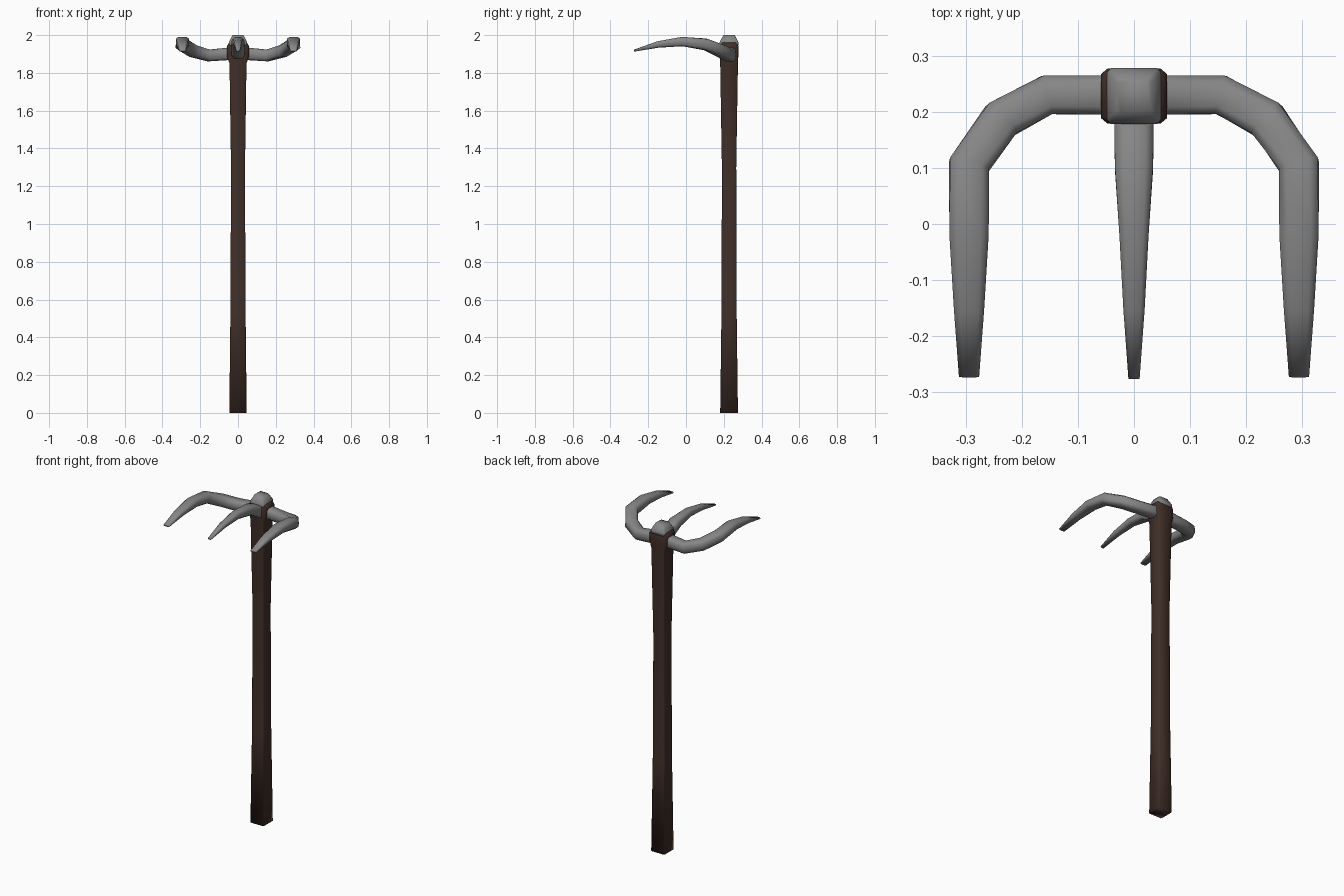
import bpy, bmesh, math
from mathutils import Vector

if "Cube" in bpy.data.objects:
    bpy.data.objects.remove(bpy.data.objects["Cube"])


def material(name, rgb):
    m = bpy.data.materials.new(name)
    m.diffuse_color = (*rgb, 1)
    m.use_nodes = True
    m.node_tree.nodes["Principled BSDF"].inputs["Base Color"].default_value = m.diffuse_color
    return m


def loft(name, path, sizes, mat, side=None):
    """Skin chamfered-rectangle rings (half width, half height, chamfer) along a path."""
    pts = [Vector(p) for p in path]
    bm = bmesh.new()
    rings = []
    for i, (p, (w, h, c)) in enumerate(zip(pts, sizes)):
        t = (pts[min(i + 1, len(pts) - 1)] - pts[max(i - 1, 0)]).normalized()
        r = Vector(side) if side else t.cross(Vector((0, 0, 1))).normalized()
        u = r.cross(t).normalized()
        cw, ch = w * (1 - c), h * (1 - c)
        sec = [(w, -ch), (w, ch), (cw, h), (-cw, h), (-w, ch), (-w, -ch), (-cw, -h), (cw, -h)]
        rings.append([bm.verts.new(p + r * a + u * b) for a, b in sec])
    for a, b in zip(rings, rings[1:]):
        for k in range(8):
            n = (k + 1) % 8
            bm.faces.new((a[k], a[n], b[n], b[k]))
    bm.faces.new(rings[0][::-1])
    bm.faces.new(rings[-1])
    bmesh.ops.recalc_face_normals(bm, faces=bm.faces)
    me = bpy.data.meshes.new(name)
    bm.to_mesh(me)
    bm.free()
    me.materials.append(mat)
    ob = bpy.data.objects.new(name, me)
    bpy.context.collection.objects.link(ob)
    bpy.ops.object.select_all(action='DESELECT')
    ob.select_set(True)
    bpy.context.view_layer.objects.active = ob
    bpy.ops.object.shade_smooth_by_angle(angle=math.radians(100))
    return ob


wood = material("dark_wood", (0.054, 0.029, 0.022))
iron = material("dark_iron", (0.24, 0.24, 0.24))
CY = 0.228

# wooden shaft, waisted in the middle and flared at the socket
shaft = [(0, .046, .047, .1), (.55, .040, .040, .1), (1.3, .037, .038, .1), (1.85, .045, .047, .1),
         (1.89, .059, .049, .2), (1.94, .059, .049, .2), (1.96, .048, .045, .2)]
loft("handle", [(0, CY, s[0]) for s in shaft], [s[1:] for s in shaft], wood, side=(1, 0, 0))

# metal cap on top of the shaft
cap = [(1.945, .048, .050, .15), (1.962, .048, .050, .15), (2.0, .030, .030, .2)]
loft("top_cap", [(0, CY, s[0]) for s in cap], [s[1:] for s in cap], iron, side=(1, 0, 0))

# straight middle tine
C = .4
loft("middle_tine",
     [(0, .22, 1.89), (0, .17, 1.923), (0, .10, 1.955), (0, -.02, 1.968), (0, -.15, 1.952), (0, -.275, 1.918)],
     [(.035, .035, C), (.035, .033, C), (.034, .028, C), (.026, .022, C), (.019, .015, C), (.010, .005, C)], iron)

# curved outer tines, one on each side
for label, s in (("right", 1), ("left", -1)):
    loft(label + "_tine",
         [(s * x, y, z) for x, y, z in (
             (.03, .23, 1.905), (.06, .23, 1.9), (.155, .23, 1.892), (.237, .186, 1.915),
             (.294, .105, 1.95), (.294, -.02, 1.966), (.294, -.15, 1.95), (.294, -.272, 1.918))],
         [(.035, .033, C), (.035, .033, C), (.035, .031, C), (.036, .031, C),
          (.036, .030, C), (.035, .025, C), (.027, .017, C), (.018, .005, C)], iron)
